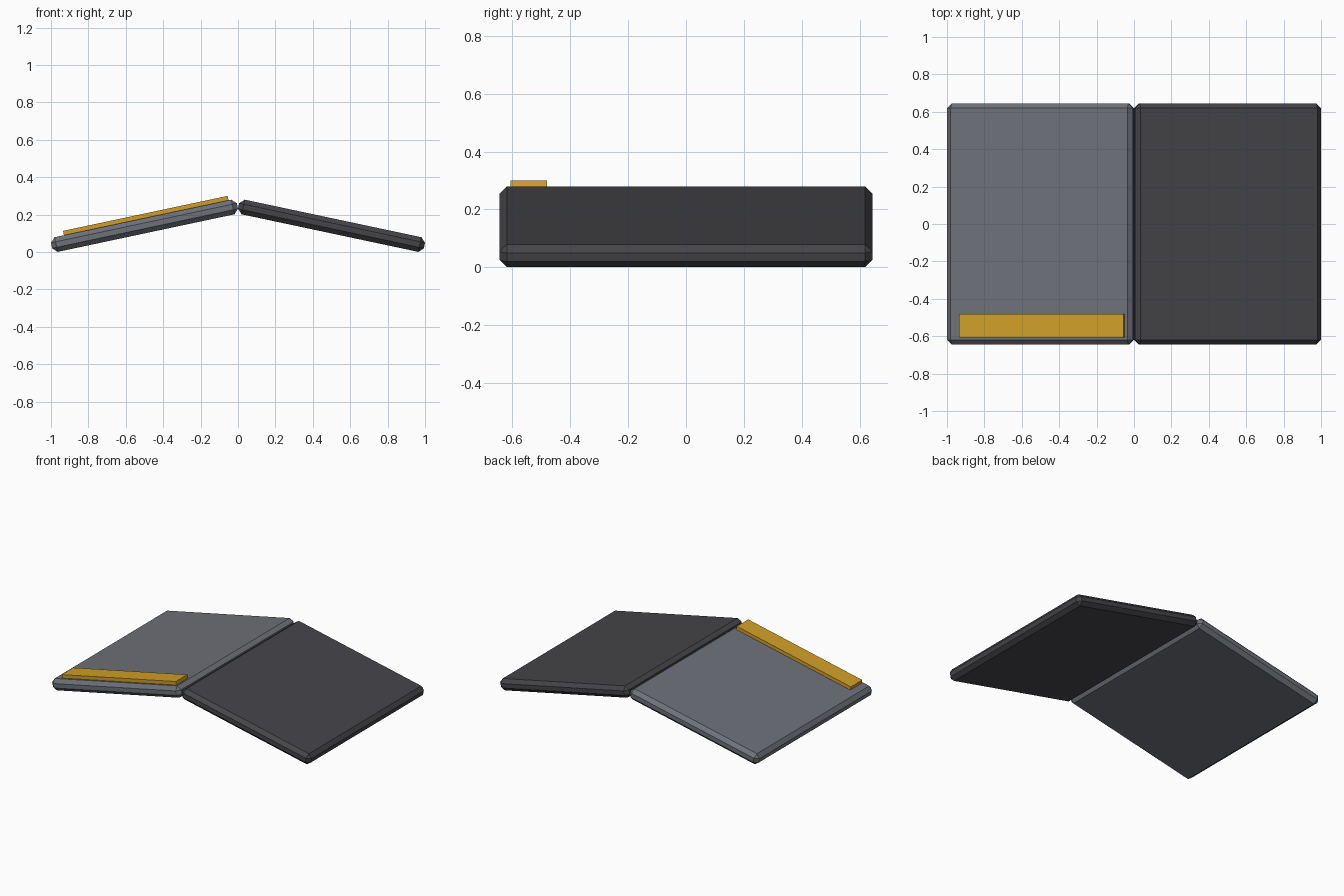
import bpy, bmesh, math
from mathutils import Matrix

cube = bpy.data.objects.get("Cube")
if cube:
    bpy.data.objects.remove(cube, do_unlink=True)

TILT = math.radians(12)


def material(name, rgb):
    mat = bpy.data.materials.new(name)
    mat.use_nodes = True
    color = (*rgb, 1)
    mat.diffuse_color = color
    mat.node_tree.nodes["Principled BSDF"].inputs["Base Color"].default_value = color
    return mat


def block(name, size, location, tilt, mat, bevel=0):
    bm = bmesh.new()
    bmesh.ops.create_cube(bm, size=1, matrix=Matrix.Diagonal((*size, 1)))
    if bevel:
        bmesh.ops.bevel(bm, geom=bm.edges[:], offset=bevel, segments=1,
                        affect='EDGES')
    mesh = bpy.data.meshes.new(name)
    bm.to_mesh(mesh)
    bm.free()
    mesh.materials.append(mat)
    obj = bpy.data.objects.new(name, mesh)
    obj.location = location
    obj.rotation_euler.y = tilt
    bpy.context.collection.objects.link(obj)
    return obj


slate = material("slate grey", (0.155, 0.165, 0.19))
charcoal = material("charcoal", (0.06, 0.058, 0.065))
amber = material("amber", (0.63, 0.345, 0.02))

# Two chamfered panels leaning together at the ridge
for name, side, mat in (("right_panel", -1, slate), ("left_panel", 1, charcoal)):
    block(name, (1.016, 1.288, 0.08), (side * 0.5, 0, 0.14), side * TILT, mat, 0.025)

# Raised stripe lying on the right panel near its front edge
block("front_stripe", (0.9, 0.126, 0.025), (-0.493, -0.543, 0.194), -TILT, amber)
